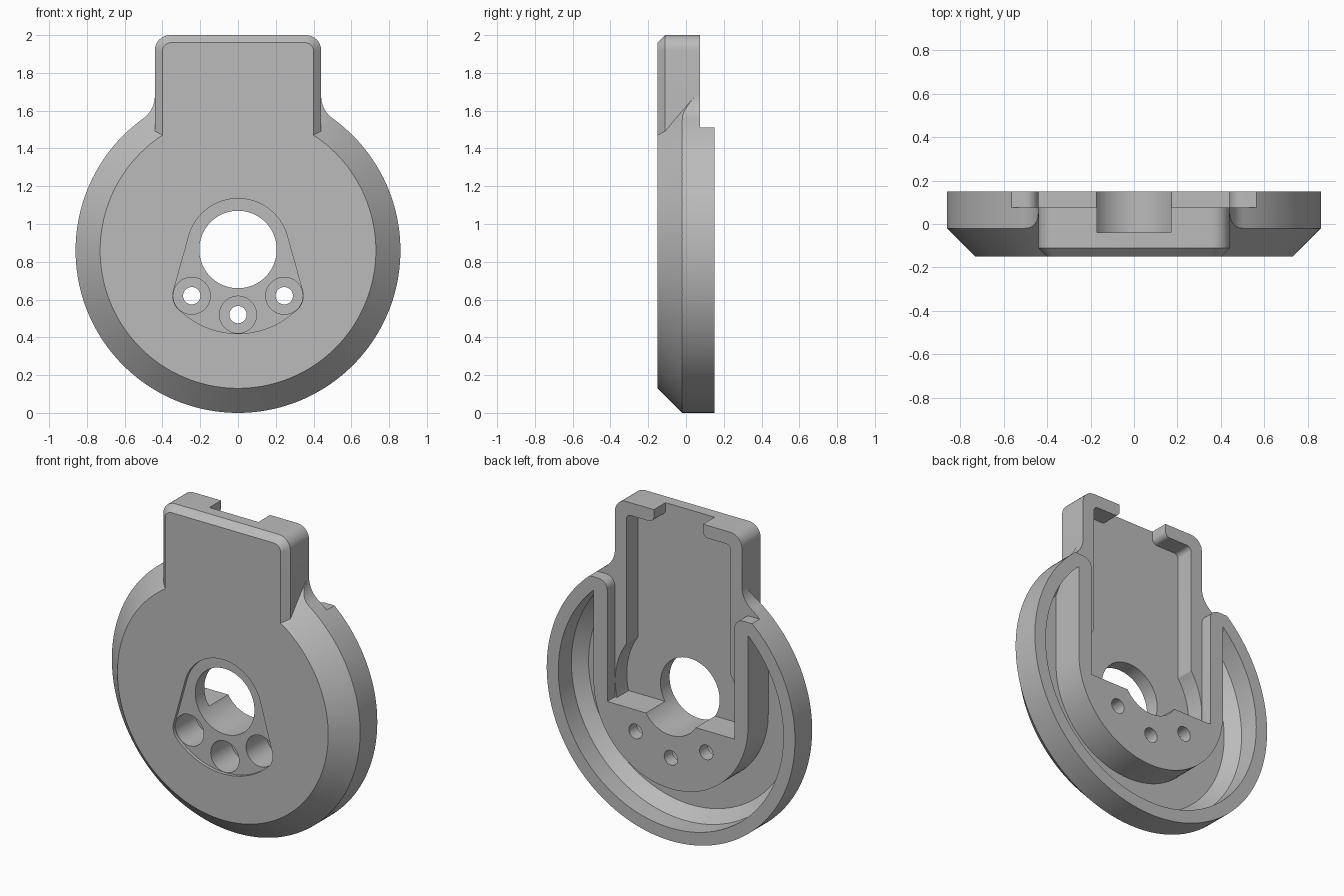
import bpy, bmesh
from math import cos, sin, radians, pi, atan2, acos, asin, degrees
from mathutils import Vector
from mathutils.geometry import convex_hull_2d

if "Cube" in bpy.data.objects:
    bpy.data.objects.remove(bpy.data.objects["Cube"])

CZ = 0.86            # height of the disc centre
BACK = 0.15          # rear plane of the disc
FLOOR = -0.04        # floor of the central channel

grey = bpy.data.materials.new("plain grey")
grey.use_nodes = True
grey.diffuse_color = (0.5, 0.5, 0.5, 1)
grey.node_tree.nodes["Principled BSDF"].inputs["Base Color"].default_value = (0.5, 0.5, 0.5, 1)


def arc(x, z, r, a0, a1, n=24):
    return [(x + r * cos(radians(a0 + (a1 - a0) * i / n)),
             z + r * sin(radians(a0 + (a1 - a0) * i / n))) for i in range(n + 1)]


def circle(x, z, r, n=48):
    return arc(x, z, r, 0, 360, n)[:-1]


def mirrored(half):
    """Close a right-hand half outline with its reflection in x."""
    return half + [(-x, z) for x, z in reversed(half)]


def rounded(before, corner, after, r, n=8):
    """Points replacing a right-angled corner with a round one."""
    c = Vector(corner)
    u = (Vector(before) - c).normalized()
    v = (Vector(after) - c).normalized()
    mid = c + (u + v) * r
    return [tuple(mid - v * r * cos(t * pi / 2 / n) - u * r * sin(t * pi / 2 / n))
            for t in range(n + 1)]


def loft(name, *sections):
    """Solid through matching x-z outlines placed along y."""
    bm = bmesh.new()
    rings = [[bm.verts.new((x, y, z)) for x, z in pts] for y, pts in sections]
    count = len(rings[0])
    for a, b in zip(rings, rings[1:]):
        for i in range(count):
            j = (i + 1) % count
            bm.faces.new((a[i], a[j], b[j], b[i]))
    bm.faces.new(rings[0])
    bm.faces.new(rings[-1])
    bmesh.ops.recalc_face_normals(bm, faces=bm.faces)
    mesh = bpy.data.meshes.new(name)
    bm.to_mesh(mesh)
    bm.free()
    ob = bpy.data.objects.new(name, mesh)
    bpy.context.collection.objects.link(ob)
    mesh.materials.append(grey)
    return ob


def prism(name, pts, y0, y1):
    return loft(name, (y0, pts), (y1, pts))


def combine(target, tool, operation):
    mod = target.modifiers.new(operation, 'BOOLEAN')
    mod.operation = operation
    mod.solver = 'EXACT'
    mod.object = tool
    bpy.context.view_layer.objects.active = target
    bpy.ops.object.modifier_apply(modifier=mod.name)
    bpy.data.objects.remove(tool)


# Disc with curved shoulders, trimmed by a cone for the front chamfer
R, TAB, FIL = 0.86, 0.44, 0.15
sx, sz = TAB + FIL, 1.68
join = degrees(atan2(sz - CZ, sx))
shoulder = [(TAB - 0.04, sz)] + arc(sx, sz, FIL, 180, 180 + join, 12)
rim = arc(0, CZ, R, join, -90, 72)[1:-1]
half = shoulder + rim
outline = half + [(0, CZ - R)] + [(-x, z) for x, z in reversed(half)]
body = prism("disc_housing", outline, -0.15, BACK)
combine(body, loft("chamfer_cone", (-0.15, circle(0, CZ, 0.73, 144)),
                   (0.2, circle(0, CZ, 1.08, 144))), 'INTERSECT')


# Upright tab with a chamfered front edge
def tab_outline(w, top, r):
    return mirrored([(w, 1.2)] + rounded((w, 1.2), (w, top), (0, top), r))


tab = loft("tab", (-0.15, tab_outline(0.4, 1.96, 0.045)),
           (-0.11, tab_outline(TAB, 2, 0.08)), (0.1, tab_outline(TAB, 2, 0.08)))
combine(body, tab, 'UNION')

# Rear slot, opening out above the rounded ends of the rim
LEDGE, ARM = 0.755, 1.51
slot = mirrored([(TAB, LEDGE)]
                + rounded((TAB, 1), (TAB, ARM), (1, ARM), 0.06)
                + [(1, ARM), (1, 2.3)])
combine(body, prism("slot_cutter", slot, 0.075, 0.4), 'DIFFERENCE')

# Central channel with a round lower chamber and two hooked lips at the top
CW, LIP, GAP, CR = 0.36, 1.92, 0.17, 0.438
channel = mirrored(
    arc(0, CZ, CR, degrees(asin((LEDGE - CZ) / CR)), degrees(acos(CW / CR)))
    + rounded((CW, 1), (CW, LIP), (0, LIP), 0.03)
    + rounded((CW, LIP), (GAP, LIP), (GAP, 2.3), 0.035)
    + [(GAP, 2.3)])
combine(body, prism("channel_cutter", channel, FLOOR, 0.4), 'DIFFERENCE')

# Crescent pocket between the outer rim and the U-shaped boss
pocket = loft("pocket_cutter", (-0.05, circle(0, CZ, 0.71, 96)),
              (0.02, circle(0, CZ, 0.78, 96)), (0.3, circle(0, CZ, 0.78, 96)))
boss = arc(0, CZ, 0.535, 180, 360, 48) + [(0.535, 1.9), (-0.535, 1.9)]
combine(pocket, prism("boss_shape", boss, -0.3, 0.5), 'DIFFERENCE')
combine(body, pocket, 'DIFFERENCE')

# Shallow front recess around the bore and the three screw holes
HZ = 0.865
screws = [(-0.245, 0.62), (0.245, 0.62), (0, 0.52)]
cloud = circle(0, HZ, 0.27, 72) + arc(0, HZ, 0.445, -135, -45, 32)
for x, z in screws[:2]:
    cloud += circle(x, z, 0.1)
recess = [cloud[i] for i in convex_hull_2d([Vector(p) for p in cloud])]
combine(body, prism("recess_cutter", recess, -0.3, -0.13), 'DIFFERENCE')

# Main bore, counterbores and screw holes
combine(body, prism("bore_cutter", circle(0, HZ, 0.205, 72), -0.4, 0.4), 'DIFFERENCE')
for x, z in screws:
    combine(body, prism("counterbore_cutter", circle(x, z, 0.098), -0.4, 0.07), 'DIFFERENCE')
    combine(body, prism("screw_hole_cutter", circle(x, z, 0.046, 32), -0.4, 0.4), 'DIFFERENCE')

# Smooth the curved walls and keep the machined edges crisp
for ob in bpy.context.selected_objects:
    ob.select_set(False)
body.select_set(True)
bpy.context.view_layer.objects.active = body
bpy.ops.object.shade_smooth_by_angle(angle=radians(25))
